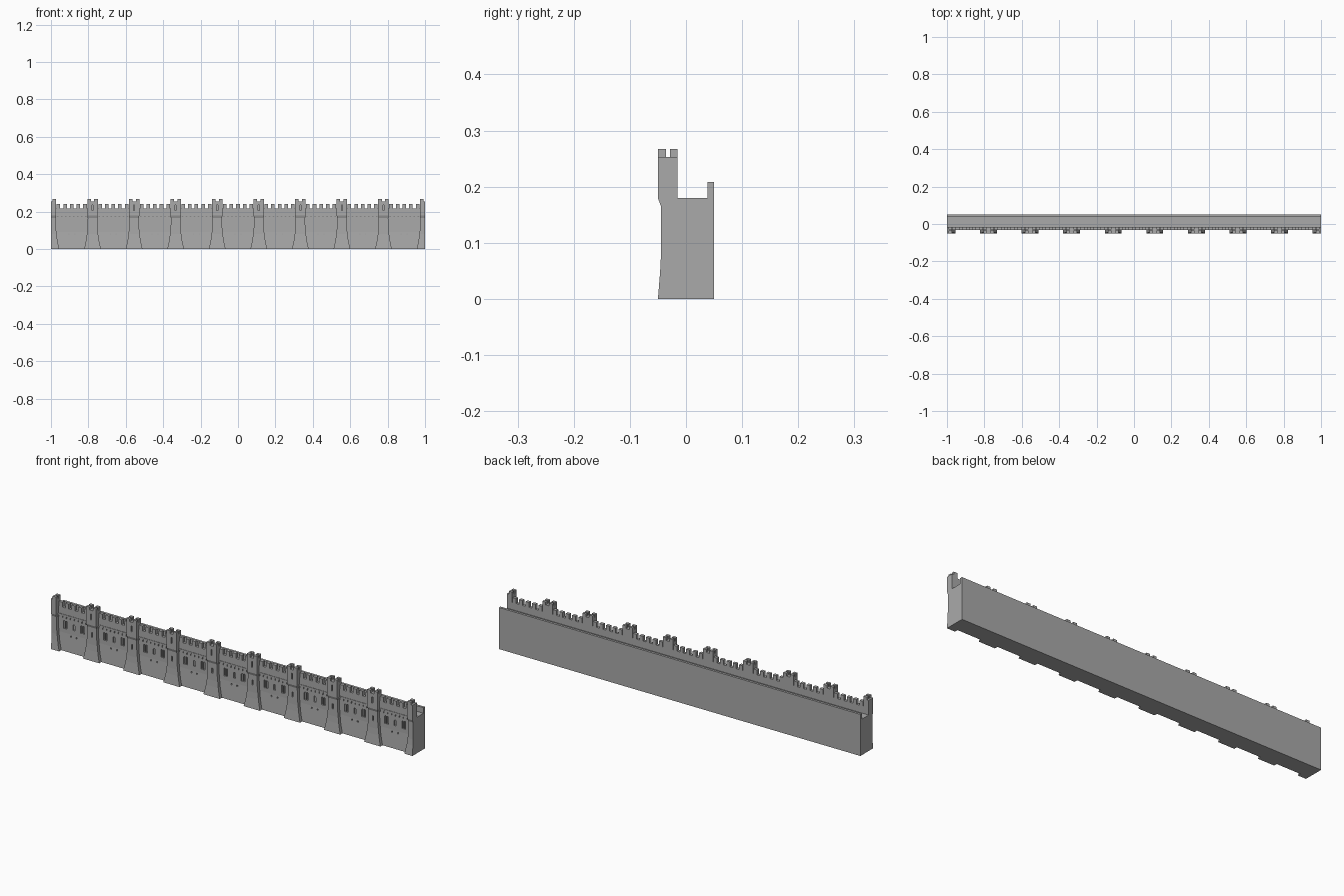
import bpy, bmesh, math

if "Cube" in bpy.data.objects:
    bpy.data.objects.remove(bpy.data.objects["Cube"])

stone = bpy.data.materials.new("grey stone")
stone.diffuse_color = (0.40, 0.40, 0.40, 1)
stone.use_nodes = True
stone.node_tree.nodes["Principled BSDF"].inputs["Base Color"].default_value = stone.diffuse_color

BAYS = 9
PITCH = 2 / BAYS
TOWER_X = [-1 + PITCH * i for i in range(BAYS + 1)]
BAY_X = [-1 + PITCH * (i + 0.5) for i in range(BAYS)]


def finish(name, bm):
    bmesh.ops.recalc_face_normals(bm, faces=bm.faces)
    me = bpy.data.meshes.new(name)
    bm.to_mesh(me)
    bm.free()
    me.materials.append(stone)
    ob = bpy.data.objects.new(name, me)
    bpy.context.collection.objects.link(ob)
    return ob


def loft(bm, rings):
    """Closed solid through a list of equal-length point rings."""
    rows = [[bm.verts.new(p) for p in r] for r in rings]
    n = len(rows[0])
    for a, b in zip(rows, rows[1:]):
        for i in range(n):
            j = (i + 1) % n
            bm.faces.new((a[i], a[j], b[j], b[i]))
    bm.faces.new(rows[0])
    bm.faces.new(rows[-1])


def box(bm, x0, x1, y0, y1, z0, z1):
    loft(bm, [[(x0, y0, z), (x1, y0, z), (x1, y1, z), (x0, y1, z)] for z in (z0, z1)])


def prism_x(bm, profile, x0, x1):
    loft(bm, [[(x, y, z) for y, z in profile] for x in (x0, x1)])


def prism_y(bm, profile, y0, y1):
    loft(bm, [[(x, y, z) for x, z in profile] for y in (y0, y1)])


def arch(cx, w, z0, z1, n=6):
    """Round-headed opening outline."""
    r = w / 2
    pts = [(cx - r, z0), (cx + r, z0)]
    return pts + [(cx + r * math.cos(math.pi * k / n), z1 - r + r * math.sin(math.pi * k / n))
                  for k in range(n + 1)]


def cut(ob, bm):
    """Carve the cutter mesh out of an object."""
    cutter = finish("opening_cutter", bm)
    cutter.hide_render = True
    m = ob.modifiers.new("openings", 'BOOLEAN')
    m.operation = 'DIFFERENCE'
    m.solver = 'EXACT'
    m.object = cutter
    bpy.context.view_layer.objects.active = ob
    bpy.ops.object.modifier_apply(modifier=m.name)
    bpy.data.objects.remove(cutter)


# Curtain wall: battered foot, front parapet, walkway, low rear parapet
bm = bmesh.new()
prism_x(bm, [(-.033, 0), (-.028, .09), (-.028, .172), (-.031, .18), (-.031, .216), (-.015, .216),
             (-.015, .18), (.038, .18), (.038, .208), (.05, .208), (.05, 0)], -1, 1)
wall = finish("curtain_wall", bm)

# Twin windows, centre slit and small holes in every bay
bm = bmesh.new()
for c in BAY_X:
    for s in (-1, 1):
        for d in (-.006, .006):
            prism_y(bm, arch(c + s * .048 + d, .009, .11, .149), -.04, -.021)
        box(bm, c + s * .016 - .003, c + s * .016 + .003, -.04, -.022, .076, .083)
    prism_y(bm, arch(c, .011, .113, .142), -.04, -.021)
cut(wall, bm)

# Corbel table: band with a row of small arches on its underside
bm = bmesh.new()
N, HALF = 8, .086
step = 2 * HALF / N
for c in BAY_X:
    pts = [(c + HALF, .182), (c - HALF, .182)]
    for k in range(N):
        x = c - HALF + k * step
        pts += [(x, .163), (x + step * .2, .163), (x + step * .2, .17), (x + step * .35, .175),
                (x + step * .65, .175), (x + step * .8, .17), (x + step * .8, .163)]
    pts.append((c + HALF, .163))
    prism_y(bm, pts, -.033, -.026)
finish("corbel_table", bm)

# Merlons on the curtain parapet
bm = bmesh.new()
for c in BAY_X:
    for k in range(-2, 3):
        x = c + k * .0355
        box(bm, x - .0095, x + .0095, -.031, -.015, .214, .24)
finish("wall_merlons", bm)

# Buttress towers: flared foot, straight shaft, corbelled head
# each row: height, half width, front y
ROWS = [(0, .045, -.05), (.025, .039, -.048), (.05, .034, -.046), (.08, .030, -.0445),
        (.115, .0265, -.0445), (.165, .0255, -.0445), (.178, .028, -.0495), (.253, .028, -.0495)]
clamp = lambda x: max(-1, min(1, x))
bm = bmesh.new()
for c in TOWER_X:
    loft(bm, [[(clamp(c - w), y, z), (clamp(c + w), y, z),
               (clamp(c + w), -.015, z), (clamp(c - w), -.015, z)] for z, w, y in ROWS])
towers = finish("buttress_towers", bm)

# Arrow slits in the towers
bm = bmesh.new()
for c in TOWER_X[1:-1]:
    for z0, z1 in ((.115, .14), (.205, .235)):
        box(bm, c - .003, c + .003, -.06, -.037, z0, z1)
cut(towers, bm)

# Corner merlons on the towers
bm = bmesh.new()
for c in TOWER_X:
    for s in (-1, 1):
        if abs(c + s * .018) < 1:
            xs = sorted((c + s * .009, c + s * .028))
            for y0, y1 in ((-.0495, -.036), (-.0285, -.015)):
                box(bm, xs[0], xs[1], y0, y1, .252, .267)
finish("tower_merlons", bm)
